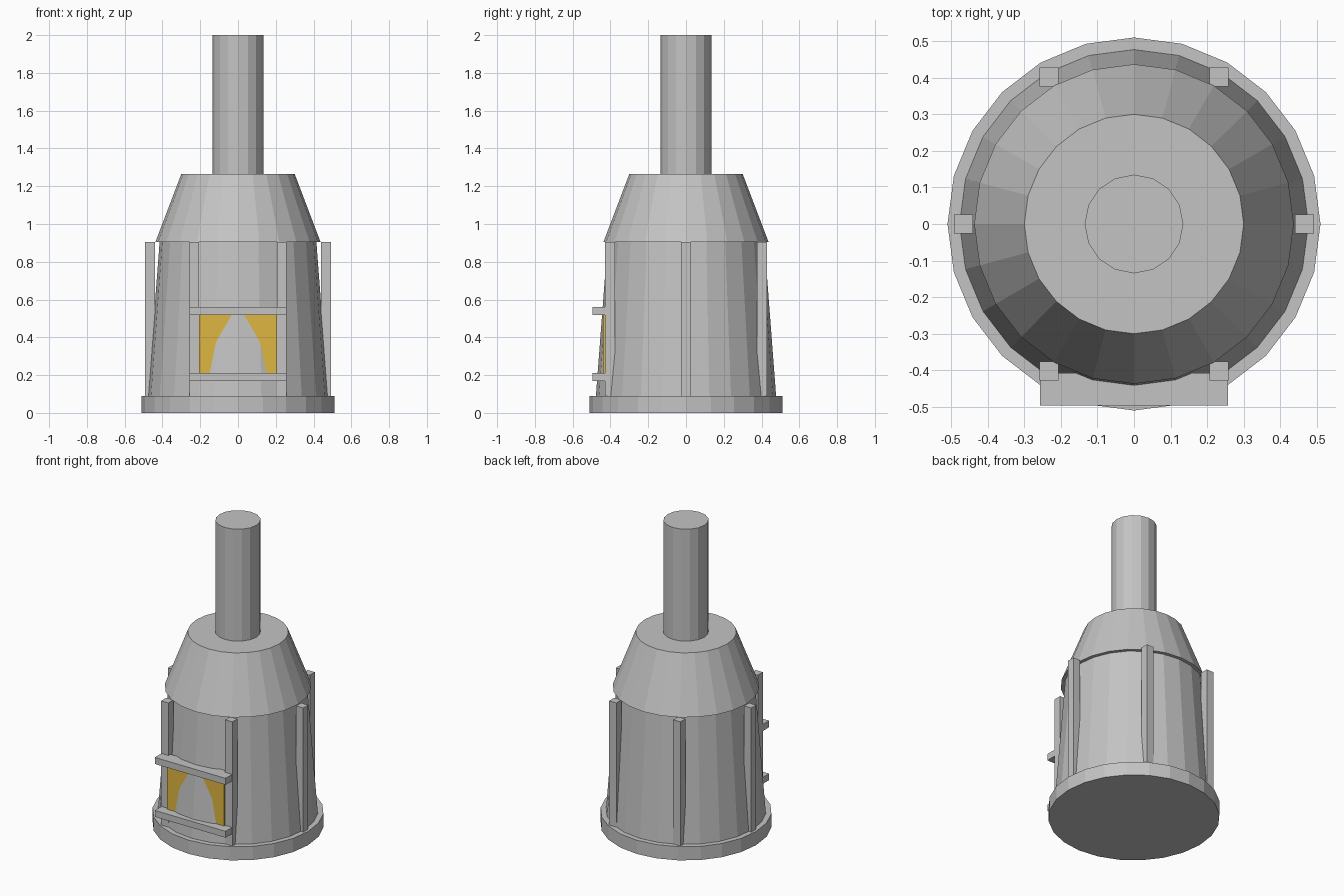
import bpy

cube = bpy.data.objects.get("Cube")
if cube:
    bpy.data.objects.remove(cube, do_unlink=True)


def make_material(name, color):
    mat = bpy.data.materials.new(name)
    mat.use_nodes = True
    mat.diffuse_color = color
    mat.node_tree.nodes["Principled BSDF"].inputs["Base Color"].default_value = color
    return mat


iron = make_material("iron_grey", (0.55, 0.55, 0.55, 1))
glow = make_material("fire_yellow", (0.73, 0.47, 0.05, 1))


def finish(name, mat):
    obj = bpy.context.object
    obj.name = name
    obj.data.materials.append(mat)
    return obj


def tapered(name, sides, r_low, r_high, z_low, z_high):
    bpy.ops.mesh.primitive_cone_add(
        vertices=sides, radius1=r_low, radius2=r_high, depth=z_high - z_low,
        end_fill_type='NGON', location=(0, 0, (z_low + z_high) / 2))
    return finish(name, iron)


def box(name, mat, x, y, z):
    """Box from (low, high) ranges on each axis."""
    spans = (x, y, z)
    bpy.ops.mesh.primitive_cube_add(size=1, location=[sum(s) / 2 for s in spans])
    obj = finish(name, mat)
    obj.scale = [s[1] - s[0] for s in spans]
    bpy.ops.object.transform_apply(location=False, rotation=False, scale=True)
    return obj


# Round stack: base, body, hood and chimney
tapered("base_plate", 24, 0.51, 0.51, 0, 0.09)
tapered("furnace_body", 24, 0.477, 0.415, 0.09, 0.905)
tapered("hood", 24, 0.437, 0.30, 0.905, 1.265)
tapered("chimney", 16, 0.135, 0.135, 1.265, 2.0)

# Six upright posts around the body
half = 0.026
posts = [(s * 0.466, 0, "middle") for s in (-1, 1)]
posts += [(s * 0.232, d * 0.402, "front" if d < 0 else "back")
          for s in (-1, 1) for d in (-1, 1)]
for px, py, place in posts:
    side = "left" if px > 0 else "right"
    box(f"post_{place}_{side}", iron, (px - half, px + half),
        (py - half, py + half), (0.09, 0.905))

# Firebox door glow, partly hidden by the curved body
box("fire_panel", glow, (-0.207, 0.207), (-0.44, -0.41), (0.19, 0.54))

# Bars above and below the door
for name, z in (("upper_bar", (0.517, 0.56)), ("lower_bar", (0.17, 0.212))):
    box(name, iron, (-0.257, 0.257), (-0.496, -0.407), z)
